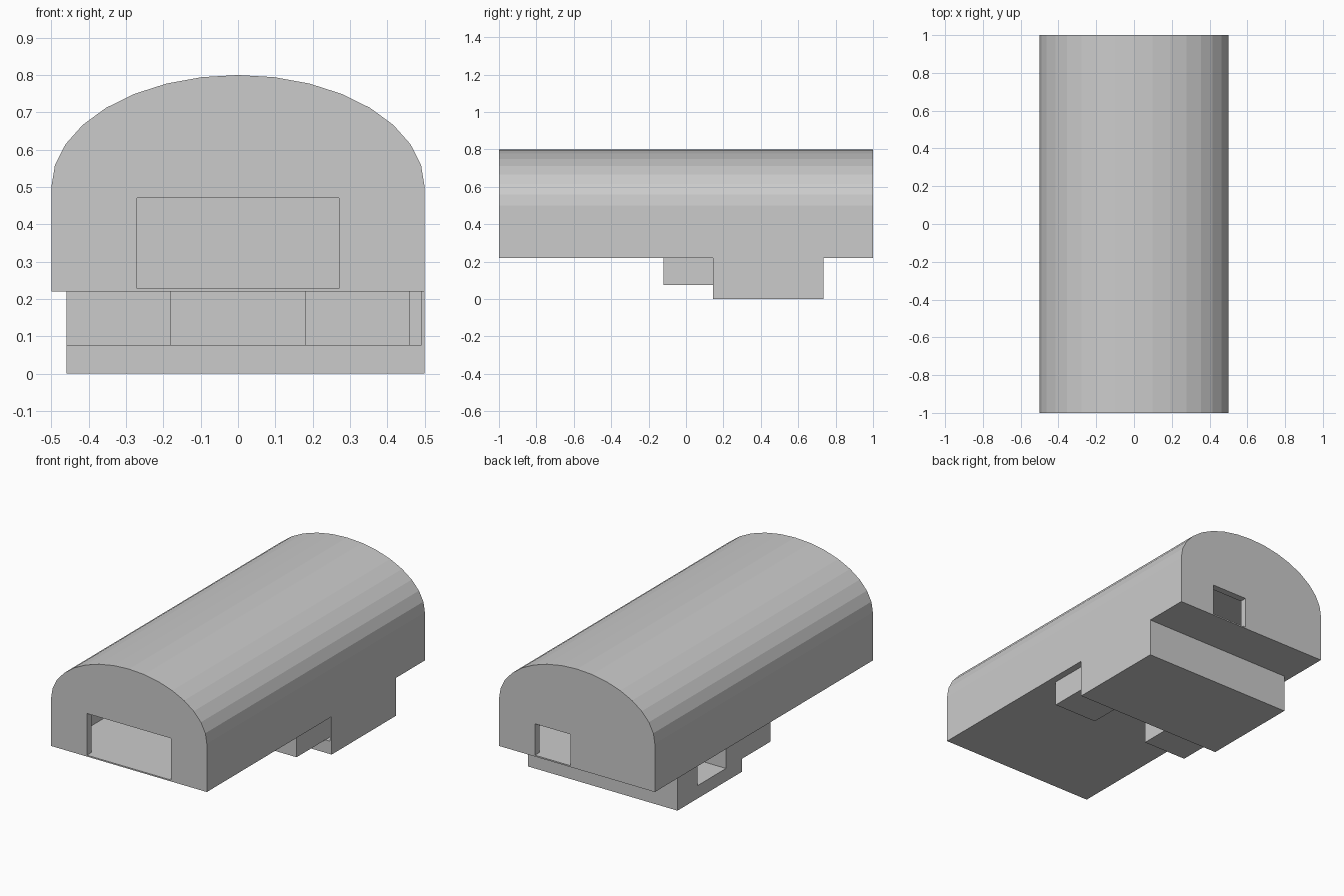
import bpy, math

if "Cube" in bpy.data.objects:
    bpy.data.objects.remove(bpy.data.objects["Cube"])


def box(name, x, y, z):
    """Box from (min, max) ranges."""
    verts = [(a, b, c) for a in x for b in y for c in z]
    faces = [(0, 1, 3, 2), (4, 6, 7, 5), (0, 4, 5, 1),
             (2, 3, 7, 6), (0, 2, 6, 4), (1, 5, 7, 3)]
    return mesh(name, verts, faces)


def prism(name, profile, y):
    """Extrude an anticlockwise x-z profile along y."""
    n = len(profile)
    verts = [(px, py, pz) for py in y for px, pz in profile]
    faces = [tuple(range(n)), tuple(reversed(range(n, 2 * n)))]
    faces += [(i, i + n, (i + 1) % n + n, (i + 1) % n) for i in range(n)]
    return mesh(name, verts, faces)


def mesh(name, verts, faces):
    me = bpy.data.meshes.new(name)
    me.from_pydata(verts, [], faces)
    ob = bpy.data.objects.new(name, me)
    bpy.context.collection.objects.link(ob)
    return ob


T = 0.04              # wall thickness
FLOOR, EAVES = 0.22, 0.5

# Vaulted roof: half ellipse in 16 segments
arc = [(0.5 * math.cos(math.pi * i / 16), EAVES + 0.3 * math.sin(math.pi * i / 16))
       for i in range(17)]
prism("vaulted_roof", arc, (-1, 1))

# Hall floor and side walls
box("hall_floor", (-0.5, 0.5), (-1, 1), (FLOOR, 0.228))
for side, s in (("left", -1), ("right", 1)):
    box(side + "_hall_wall", sorted((s * 0.5, s * (0.5 - T))), (-1 + T, 1 - T), (FLOOR, EAVES))


# End walls, each a single profile around its doorway
def end_wall(name, door_left, door_right, door_top, y):
    prism(name, [(-0.5, FLOOR), (door_left, FLOOR), (door_left, door_top),
                 (door_right, door_top), (door_right, FLOOR), (0.5, FLOOR),
                 (0.5, EAVES), (-0.5, EAVES)], y)


end_wall("front_wall", -0.27, 0.27, 0.47, (-1, -1 + T))
end_wall("back_wall", 0.04, 0.27, 0.41, (1 - T, 1))

# Inner partition between front and back rooms
box("partition", (-0.46, 0.46), (0.12, 0.16), (0.228, EAVES))

# Lower room: base slab, back and side walls, window on the left
LOW = 0.075
box("base_slab", (-0.46, 0.5), (0.145, 0.735), (0, LOW))
box("lower_back_wall", (-0.46, 0.5), (0.735 - T, 0.735), (LOW, FLOOR))
box("lower_right_wall", (0.49, 0.5), (0.145, 0.735 - T), (LOW, FLOOR))
box("lower_left_wall", (-0.46, -0.42), (0.55, 0.735 - T), (LOW, FLOOR))

# Pair of blocks flanking the lower entrance
box("left_entrance_block", (-0.46, -0.18), (-0.12, 0.29), (LOW, FLOOR))
box("right_entrance_block", (0.18, 0.46), (-0.12, 0.29), (LOW, FLOOR))
